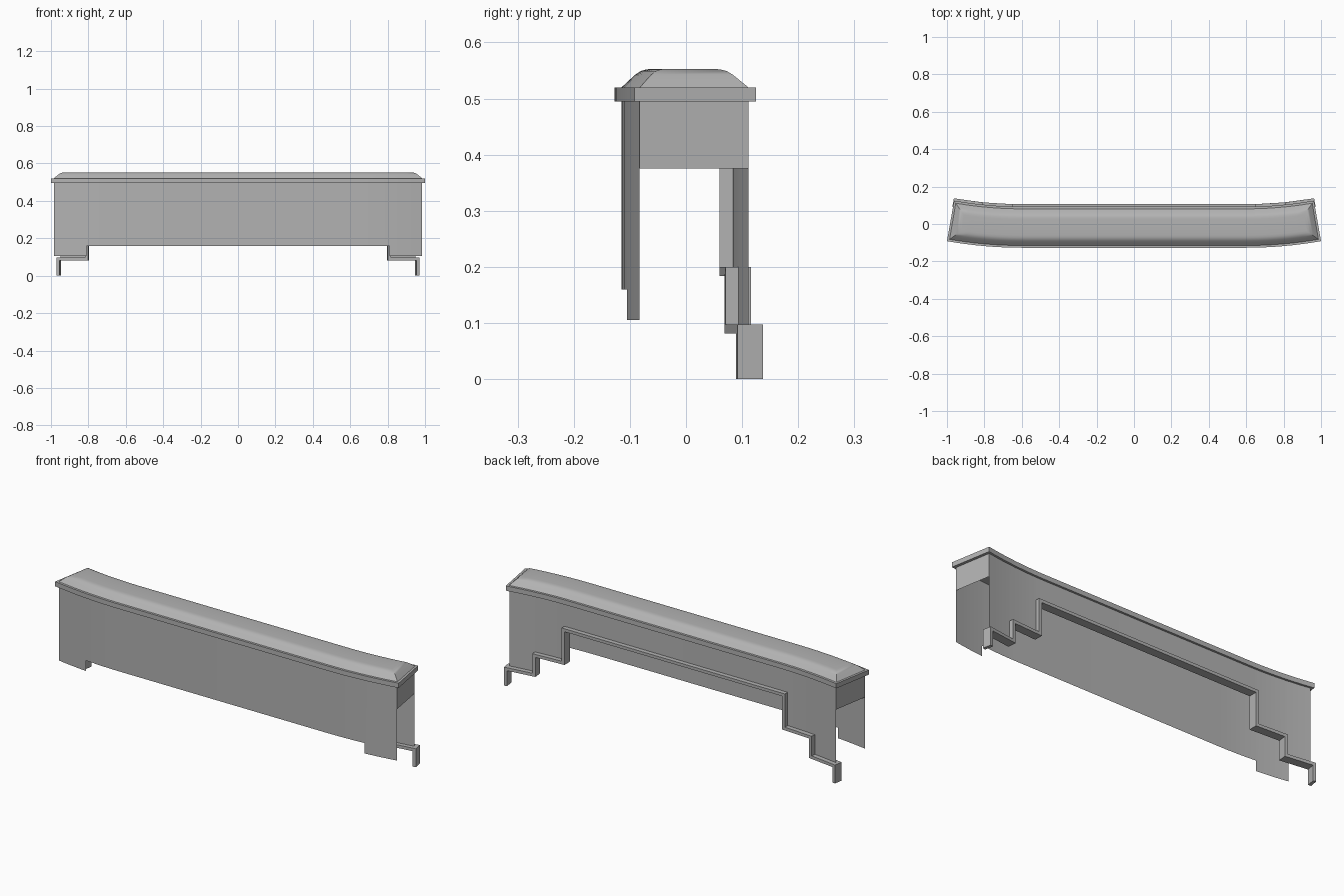
import bpy, bmesh, math

cube = bpy.data.objects.get("Cube")
if cube:
    bpy.data.objects.remove(cube)

grey = bpy.data.materials.new("plain_grey")
grey.use_nodes = True
colour = (0.45, 0.45, 0.45, 1)
grey.diffuse_color = colour
grey.node_tree.nodes["Principled BSDF"].inputs["Base Color"].default_value = colour

DEPTH, FRONT, BACK = 0.22, 0.012, 0.209   # rim depth and wall offsets from its front edge
BEND, RIM_Z, TOP_Z, ARCH_Z = 0.6, 0.495, 0.52, 0.375


def place(s, t, z):
    """Point at length s along the bowed front edge and t behind it."""
    a = max(0, abs(s) - BEND)
    slope = 0.44 * a
    n = math.hypot(1, slope)
    return (s - math.copysign(slope * t / n, s), -0.127 + 0.22 * a * a + t / n, z)


def along(x, t):
    """Length s whose placed point at depth t lies at the given x."""
    s = x
    for _ in range(6):
        s += x - place(s, t, 0)[0]
    return s


def build(name, fill, smooth=True, solid=True):
    bm = bmesh.new()
    fill(bm)
    bmesh.ops.remove_doubles(bm, verts=bm.verts, dist=1e-5)
    if solid:
        bmesh.ops.recalc_face_normals(bm, faces=bm.faces)
    me = bpy.data.meshes.new(name)
    bm.to_mesh(me)
    bm.free()
    me.materials.append(grey)
    ob = bpy.data.objects.new(name, me)
    bpy.context.collection.objects.link(ob)
    if smooth:
        bpy.ops.object.select_all(action='DESELECT')
        ob.select_set(True)
        bpy.context.view_layer.objects.active = ob
        bpy.ops.object.shade_smooth_by_angle(angle=math.radians(30))
    return ob


def loft(bm, profile):
    """Closed slab through (inset, height) rings that follow the bow."""
    half = [BEND + (1 - BEND) * i / 8 for i in range(9)]
    stations = [-s for s in reversed(half)] + half
    count = len(stations)
    rings = []
    for inset, z in profile:
        ss = [max(-1 + inset, min(1 - inset, s * (1 - inset))) for s in stations]
        pts = [place(s, inset, z) for s in ss]
        pts += [place(s, DEPTH - inset, z) for s in reversed(ss)]
        rings.append([bm.verts.new(p) for p in pts])
    total = 2 * count
    for low, high in zip(rings, rings[1:]):
        for i in range(total):
            j = (i + 1) % total
            bm.faces.new((low[i], low[j], high[j], high[i]))
    for ring in (rings[0], rings[-1]):
        for i in range(count - 1):
            bm.faces.new((ring[i], ring[i + 1], ring[total - 2 - i], ring[total - 1 - i]))


# Overhanging rim and the rounded top above it
build("rim", lambda bm: loft(bm, [(0, RIM_Z), (0, TOP_Z)]))
build("rounded_top", lambda bm: loft(bm, [
    (0.012, TOP_Z), (0.026, 0.533), (0.037, 0.543), (0.046, 0.549), (0.056, 0.552), (0.068, 0.553)]))


# Thin bowed walls with stepped lower edges
def wall(t, steps, end, flip):
    def fill(bm):
        xs = {end, BEND} | {x for x, z in steps}
        xs |= {BEND + (end - BEND) * i / 8 for i in range(8)}
        xs = sorted(xs | {-x for x in xs})
        for a, b in zip(xs, xs[1:]):
            mid = abs(a + b) / 2
            bottom = next(z for x, z in steps if mid <= x)
            quad = [bm.verts.new(place(s, t, z)) for s, z in
                    ((a, bottom), (b, bottom), (b, RIM_Z), (a, RIM_Z))]
            bm.faces.new(quad[::-1] if flip else quad)
    return fill


END = 0.985
OUTER = [(0.967, 0), (0.967, 0.097), (0.815, 0.097), (0.815, 0.2), (0.65, 0.2), (0.65, ARCH_Z)]
back_steps = [(along(0.65, BACK), ARCH_Z), (along(0.815, BACK), 0.2), (END, 0.097)]
build("front_wall", wall(FRONT, [(0.812, 0.16), (END, 0.105)], END, False), solid=False)
build("back_wall", wall(BACK, back_steps, END, True), solid=False)


# Short panel closing each end
def end_panel(side):
    def fill(bm):
        pts = [(FRONT, ARCH_Z), (BACK, ARCH_Z), (BACK, RIM_Z), (FRONT, RIM_Z)]
        quad = [bm.verts.new(place(side * END, t, z)) for t, z in pts]
        bm.faces.new(quad if side > 0 else quad[::-1])
    return fill


for side, label in ((1, "left"), (-1, "right")):
    build(label + "_end_panel", end_panel(side), smooth=False, solid=False)


# Stepped trim lining the opening in the back wall
def trim(bm):
    thick, half = 0.016, 0.023
    chain = [(1, x, z) for x, z in OUTER] + [(-1, x, z) for x, z in reversed(OUTER)]
    sections = []
    for side, x, z in chain:
        section = []
        for drop, t in ((0, -half), (0, half), (thick, half), (thick, -half)):
            s = along(side * (x - drop), BACK)
            section.append(bm.verts.new(place(s, BACK + t, max(0, z - drop))))
        sections.append(section)
    for a, b in zip(sections, sections[1:]):
        for i in range(4):
            j = (i + 1) % 4
            bm.faces.new((a[i], a[j], b[j], b[i]))
    bm.faces.new(sections[0])
    bm.faces.new(sections[-1])


build("back_opening_trim", trim, smooth=False)
